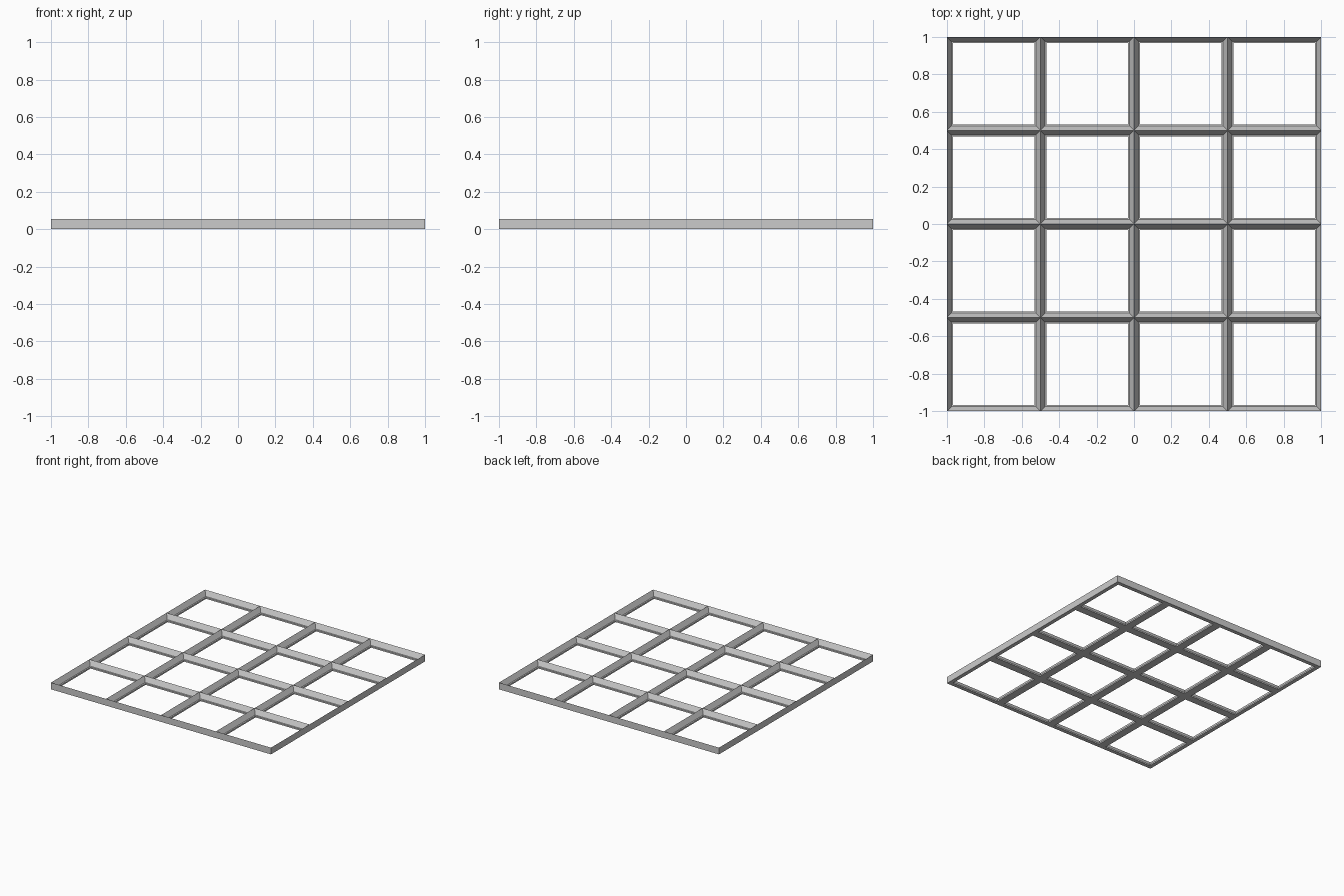
import bpy
import bmesh

if "Cube" in bpy.data.objects:
    bpy.data.objects.remove(bpy.data.objects["Cube"], do_unlink=True)

CELLS = 4
SIZE = 2.0
PITCH = SIZE / CELLS
HEIGHT = 0.055

# Half-bar section as (inset from cell border, height): underside, lip, ledge, slope to ridge
SECTION = [(0, 0), (0.032, 0), (0.032, 0.012), (0.023, 0.014), (0, HEIGHT)]
CORNERS = [(-1, -1), (1, -1), (1, 1), (-1, 1)]

grey = bpy.data.materials.new("grey metal")
grey.use_nodes = True
colour = (0.6, 0.6, 0.6, 1)
grey.diffuse_color = colour
grey.node_tree.nodes["Principled BSDF"].inputs["Base Color"].default_value = colour

bm = bmesh.new()


def square_ring(cx, cy, half, z):
    return [bm.verts.new((cx + sx * half, cy + sy * half, z)) for sx, sy in CORNERS]


def bridge(a, b):
    for i in range(4):
        j = (i + 1) % 4
        bm.faces.new((a[i], a[j], b[j], b[i]))


# Mitred frame around every opening
for col in range(CELLS):
    for row in range(CELLS):
        cx = (col + 0.5) * PITCH - SIZE / 2
        cy = (row + 0.5) * PITCH - SIZE / 2
        rings = [square_ring(cx, cy, PITCH / 2 - inset, z) for inset, z in SECTION]
        for lower, upper in zip(rings, rings[1:]):
            bridge(lower, upper)

# Vertical outer walls
bridge(square_ring(0, 0, SIZE / 2, 0), square_ring(0, 0, SIZE / 2, HEIGHT))

bmesh.ops.remove_doubles(bm, verts=bm.verts[:], dist=0.0001)
bmesh.ops.recalc_face_normals(bm, faces=bm.faces[:])

mesh = bpy.data.meshes.new("grid_frame")
bm.to_mesh(mesh)
bm.free()
mesh.materials.append(grey)
frame = bpy.data.objects.new("grid_frame", mesh)
bpy.context.collection.objects.link(frame)
